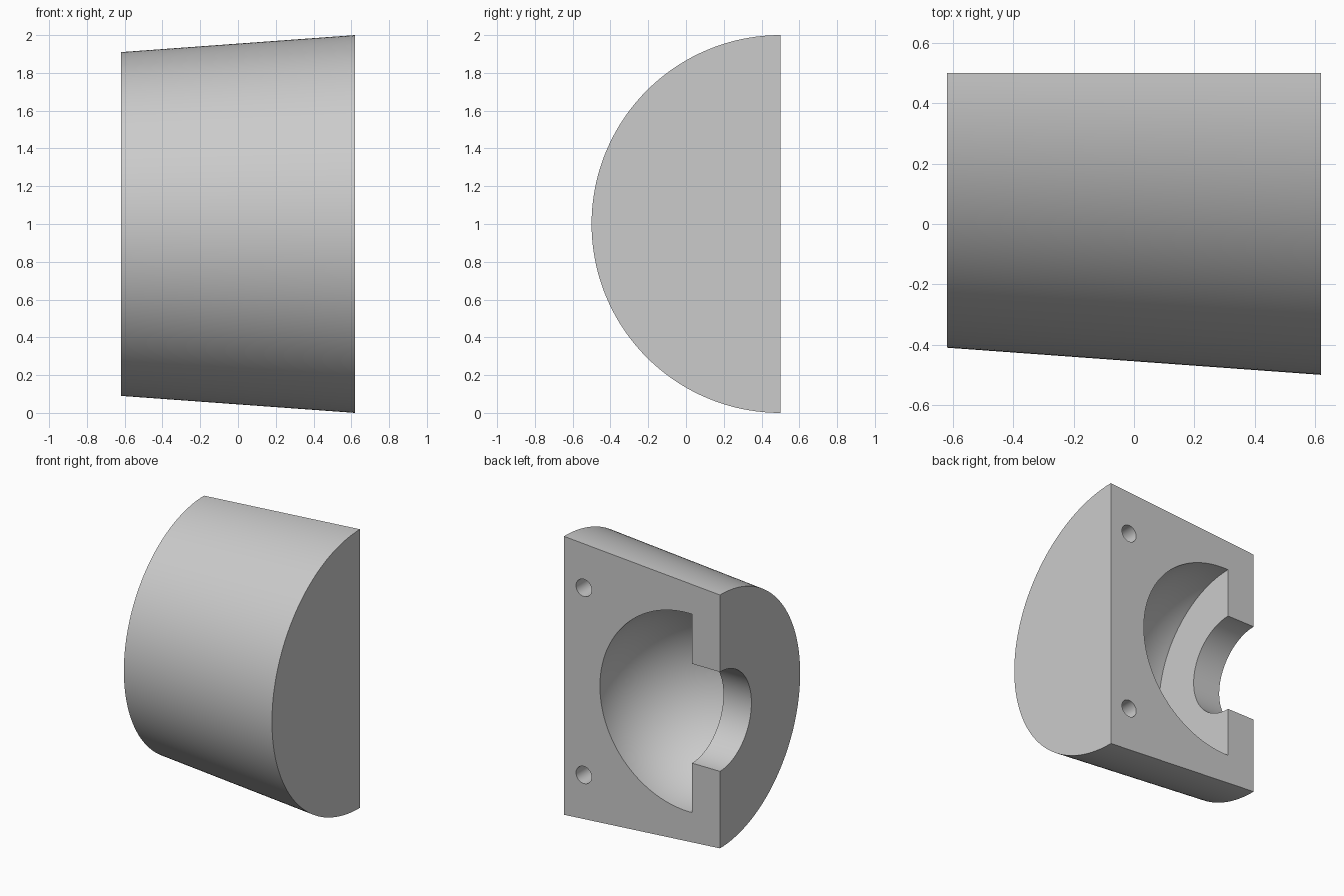
import bpy, bmesh
from math import pi, sin, cos, acos
from mathutils import Matrix, Vector

old = bpy.data.objects.get("Cube")
if old:
    bpy.data.objects.remove(old, do_unlink=True)

AXIS_Y, AXIS_Z = 0.5, 1.0      # turning axis, parallel to x
HALF_LENGTH = 0.62

grey = bpy.data.materials.new("plain grey")
grey.use_nodes = True
grey.diffuse_color = (0.6, 0.6, 0.6, 1)
grey.node_tree.nodes["Principled BSDF"].inputs["Base Color"].default_value = (0.6, 0.6, 0.6, 1)


def make_object(name, bm):
    bmesh.ops.recalc_face_normals(bm, faces=bm.faces)
    mesh = bpy.data.meshes.new(name)
    bm.to_mesh(mesh)
    bm.free()
    mesh.materials.append(grey)
    obj = bpy.data.objects.new(name, mesh)
    bpy.context.collection.objects.link(obj)
    return obj


def turned(name, profile, segments, start=0.0):
    """Full solid of revolution about the x axis from (x, radius) points."""
    bm = bmesh.new()
    rings = []
    for i in range(segments):
        a = start + 2 * pi * i / segments
        rings.append([bm.verts.new((x, AXIS_Y + r * sin(a), AXIS_Z + r * cos(a))) for x, r in profile])
    for i in range(segments):
        a, b = rings[i], rings[(i + 1) % segments]
        for k in range(len(profile) - 1):
            bm.faces.new((a[k], a[k + 1], b[k + 1], b[k]))
    bmesh.ops.remove_doubles(bm, verts=bm.verts, dist=1e-5)
    bmesh.ops.dissolve_degenerate(bm, dist=1e-6, edges=bm.edges)
    return make_object(name, bm)


# Tapered half-round body, wider at +x
bm = bmesh.new()
STEPS = 96
ends = []
for x, r in ((-HALF_LENGTH, 0.91), (HALF_LENGTH, 1.0)):
    ends.append([bm.verts.new((x, AXIS_Y - r * sin(pi * i / STEPS), AXIS_Z + r * cos(pi * i / STEPS)))
                 for i in range(STEPS + 1)])
small, large = ends
for i in range(STEPS):
    bm.faces.new((small[i], small[i + 1], large[i + 1], large[i]))
bm.faces.new((small[0], small[-1], large[-1], large[0]))
bm.faces.new(small)
bm.faces.new(large)
body = make_object("half_housing", bm)

# Domed cavity with a flat wall, and a round opening through the -x end
CENTRE, RADIUS, WALL, BORE = -0.379, 0.713, -0.398, 0.357
sweep = acos((WALL - CENTRE) / RADIUS)
dome = [(CENTRE + RADIUS * cos(sweep * i / 40), RADIUS * sin(sweep * i / 40)) for i in range(41)]
cavity = turned("cavity_cutter", dome + [(WALL, BORE), (-0.8, BORE), (-0.8, 0)], 128, pi / 128)
cutters = [cavity]

# Two blind screw holes in the flat back
DEPTH = 0.3
for side, label in ((1, "upper"), (-1, "lower")):
    bm = bmesh.new()
    place = Matrix.Translation(Vector((0.462, AXIS_Y, AXIS_Z + side * 0.672))) @ Matrix.Rotation(pi / 2, 4, 'X')
    bmesh.ops.create_cone(bm, cap_ends=True, segments=32, radius1=0.062, radius2=0.062,
                          depth=2 * DEPTH, matrix=place)
    cutters.append(make_object(label + "_screw_hole_cutter", bm))

# Cut everything out of the body, then drop the cutters
bpy.ops.object.select_all(action='DESELECT')
bpy.context.view_layer.objects.active = body
body.select_set(True)
for cutter in cutters:
    cutter.hide_render = True
    mod = body.modifiers.new(cutter.name, 'BOOLEAN')
    mod.operation = 'DIFFERENCE'
    mod.solver = 'EXACT'
    mod.object = cutter
    bpy.ops.object.modifier_apply(modifier=mod.name)
for cutter in cutters:
    bpy.data.objects.remove(cutter, do_unlink=True)

bpy.ops.object.shade_smooth_by_angle(angle=pi / 6)
